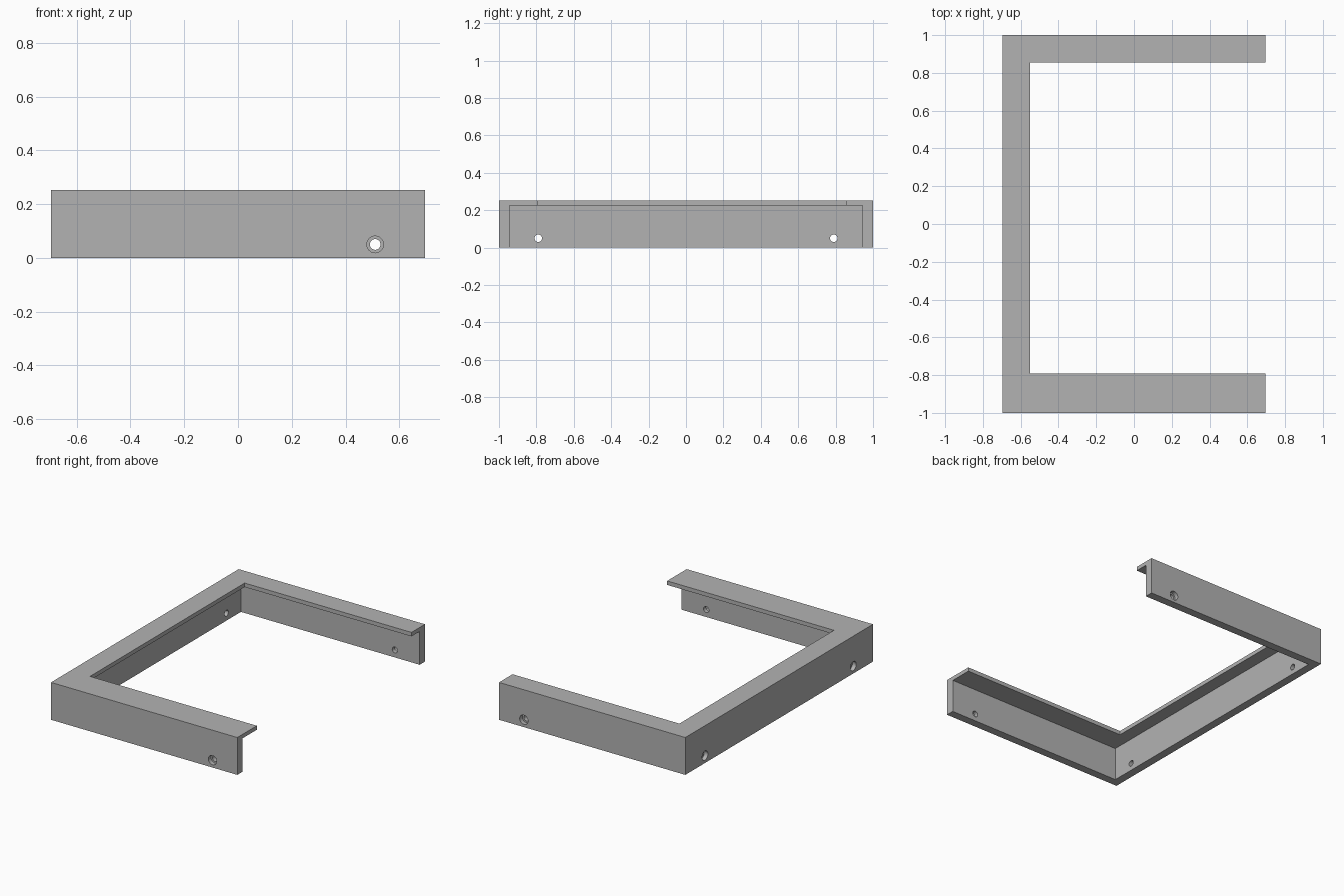
import bpy
import math
from mathutils import Vector

cube = bpy.data.objects.get("Cube")
if cube:
    bpy.data.objects.remove(cube, do_unlink=True)

HALF_X, HALF_Y, HEIGHT = 0.695, 1.0, 0.252
WALL = 0.056
PLATE_BOTTOM = 0.225
HOLE_Z = 0.05
BORE_DEPTH = 0.028

grey = bpy.data.materials.new("plain_grey")
grey.use_nodes = True
colour = (0.45, 0.45, 0.45, 1)
grey.diffuse_color = colour
grey.node_tree.nodes["Principled BSDF"].inputs["Base Color"].default_value = colour


def box(name, low, high):
    low, high = Vector(low), Vector(high)
    bpy.ops.mesh.primitive_cube_add(size=1, location=(low + high) / 2)
    obj = bpy.context.object
    obj.name = name
    obj.scale = high - low
    bpy.ops.object.transform_apply(location=True, scale=True)
    obj.data.materials.append(grey)
    return obj


def rod(name, centre, axis, radius, length):
    rotation = Vector(axis).to_track_quat("Z", "Y").to_euler()
    bpy.ops.mesh.primitive_cylinder_add(vertices=32, radius=radius, depth=length,
                                        location=centre, rotation=rotation)
    obj = bpy.context.object
    obj.name = name
    obj.data.materials.append(grey)
    return obj


def cut(target, cutter):
    cutter.hide_render = True
    mod = target.modifiers.new("cut", "BOOLEAN")
    mod.operation = "DIFFERENCE"
    mod.solver = "EXACT"
    mod.object = cutter
    bpy.context.view_layer.objects.active = target
    bpy.ops.object.modifier_apply(modifier=mod.name)
    bpy.data.objects.remove(cutter, do_unlink=True)


# Frame: a block hollowed from below and opened through the top and one side
frame = box("bracket_frame", (-HALF_X, -HALF_Y, 0), (HALF_X, HALF_Y, HEIGHT))
cut(frame, box("cavity_cutter", (WALL - HALF_X, WALL - HALF_Y, -1),
               (1, HALF_Y - WALL, PLATE_BOTTOM)))
cut(frame, box("opening_cutter", (-0.55, -0.792, -1), (1, 0.856, 1)))

# Counterbored screw holes: outer surface point and outward direction
screw_holes = []
for side in (-1, 1):
    screw_holes.append((Vector((0.51, side * HALF_Y, HOLE_Z)), Vector((0, side, 0))))
    screw_holes.append((Vector((-HALF_X, side * 0.79, HOLE_Z)), Vector((-1, 0, 0))))

for point, outward in screw_holes:
    cut(frame, rod("bore_cutter", point, outward, 0.031, 2 * BORE_DEPTH))
    cut(frame, rod("hole_cutter", point, outward, 0.02, 4 * WALL))

# Smooth hole walls, crisp edges elsewhere
bpy.ops.object.select_all(action="DESELECT")
frame.select_set(True)
bpy.context.view_layer.objects.active = frame
bpy.ops.object.shade_smooth_by_angle(angle=math.radians(30))
